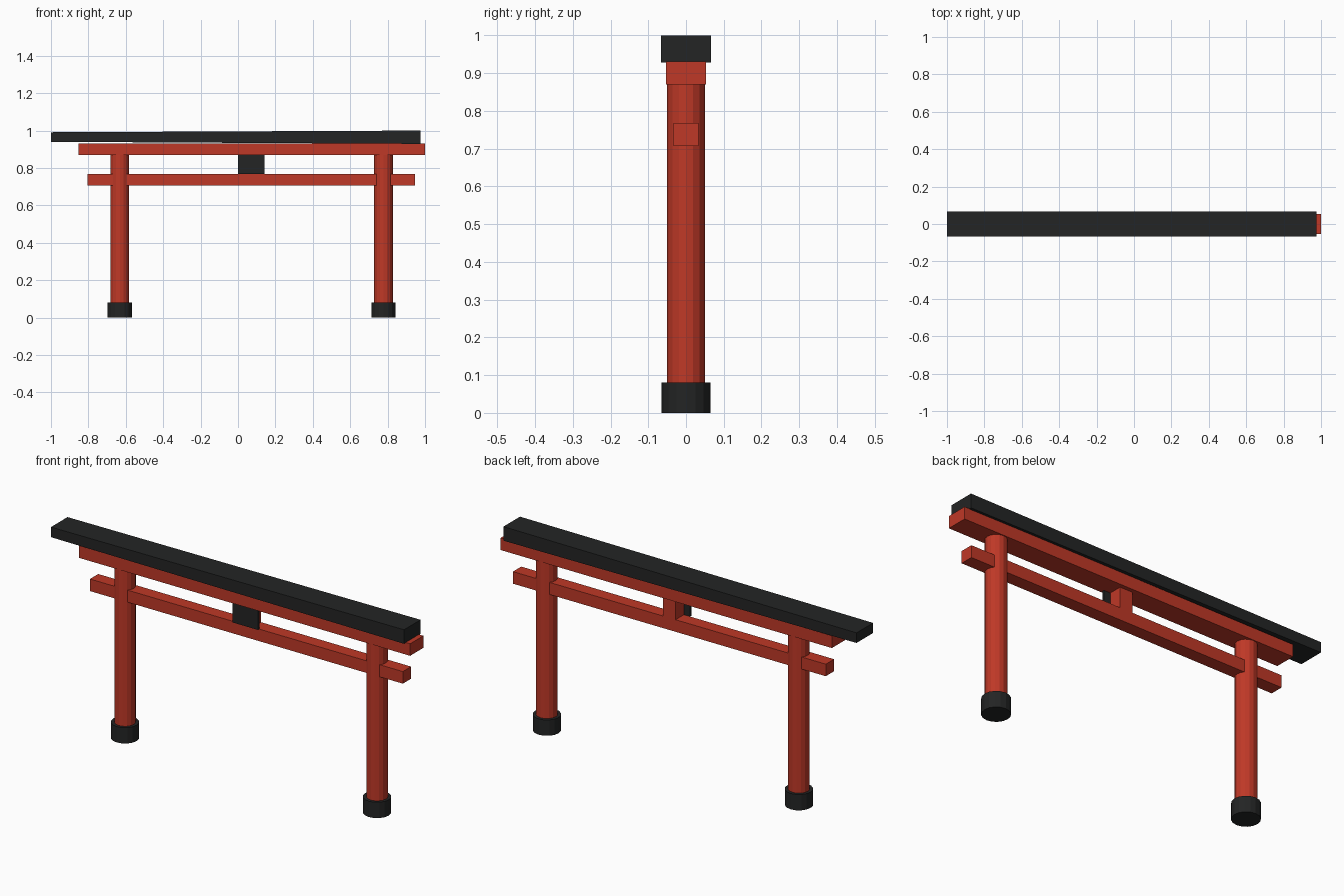
import bpy
import bmesh

if "Cube" in bpy.data.objects:
    bpy.data.objects.remove(bpy.data.objects["Cube"], do_unlink=True)


def make_material(name, rgb):
    mat = bpy.data.materials.new(name)
    mat.use_nodes = True
    color = (*rgb, 1.0)
    mat.diffuse_color = color
    mat.node_tree.nodes["Principled BSDF"].inputs["Base Color"].default_value = color
    return mat


RED = make_material("vermilion red", (0.52, 0.04, 0.02))
BLACK = make_material("charcoal black", (0.017, 0.018, 0.018))


def finish(name, bm, mat):
    mesh = bpy.data.meshes.new(name)
    bm.to_mesh(mesh)
    bm.free()
    mesh.materials.append(mat)
    obj = bpy.data.objects.new(name, mesh)
    bpy.context.collection.objects.link(obj)
    return obj


def box(name, mat, x, y, z, left_z=None):
    """Box between (min, max) pairs; left_z gives the -x end its own heights."""
    bm = bmesh.new()
    bmesh.ops.create_cube(bm, size=1)
    for v in bm.verts:
        heights = left_z if left_z and v.co.x < 0 else z
        v.co = (x[v.co.x > 0], y[v.co.y > 0], heights[v.co.z > 0])
    return finish(name, bm, mat)


def column(name, mat, x, radius, bottom, top):
    bm = bmesh.new()
    bmesh.ops.create_cone(bm, cap_ends=True, segments=16, radius1=radius,
                          radius2=radius, depth=top - bottom)
    obj = finish(name, bm, mat)
    obj.location = (x, 0, (bottom + top) / 2)
    return obj


# Pillars with dark foot collars
for side, x in (("right", -0.632), ("left", 0.778)):
    column(side + "_pillar", RED, x, 0.05, 0.002, 0.875)
    column(side + "_pillar_foot", BLACK, x, 0.065, 0, 0.08)

# Horizontal beams
box("tie_beam", RED, (-0.805, 0.945), (-0.033, 0.033), (0.707, 0.768))
box("upper_beam", RED, (-0.853, 1.0), (-0.053, 0.053), (0.870, 0.931))

# Roof beam, slimmer toward its right end
box("roof_beam", BLACK, (-1.0, 0.975), (-0.066, 0.066), (0.929, 1.0),
    left_z=(0.940, 0.991))

# Centre strut and the plaque in front of it
box("centre_strut", RED, (0.035, 0.106), (-0.033, 0.033), (0.765, 0.873))
box("plaque", BLACK, (0.0, 0.142), (-0.044, -0.033), (0.768, 0.871))
